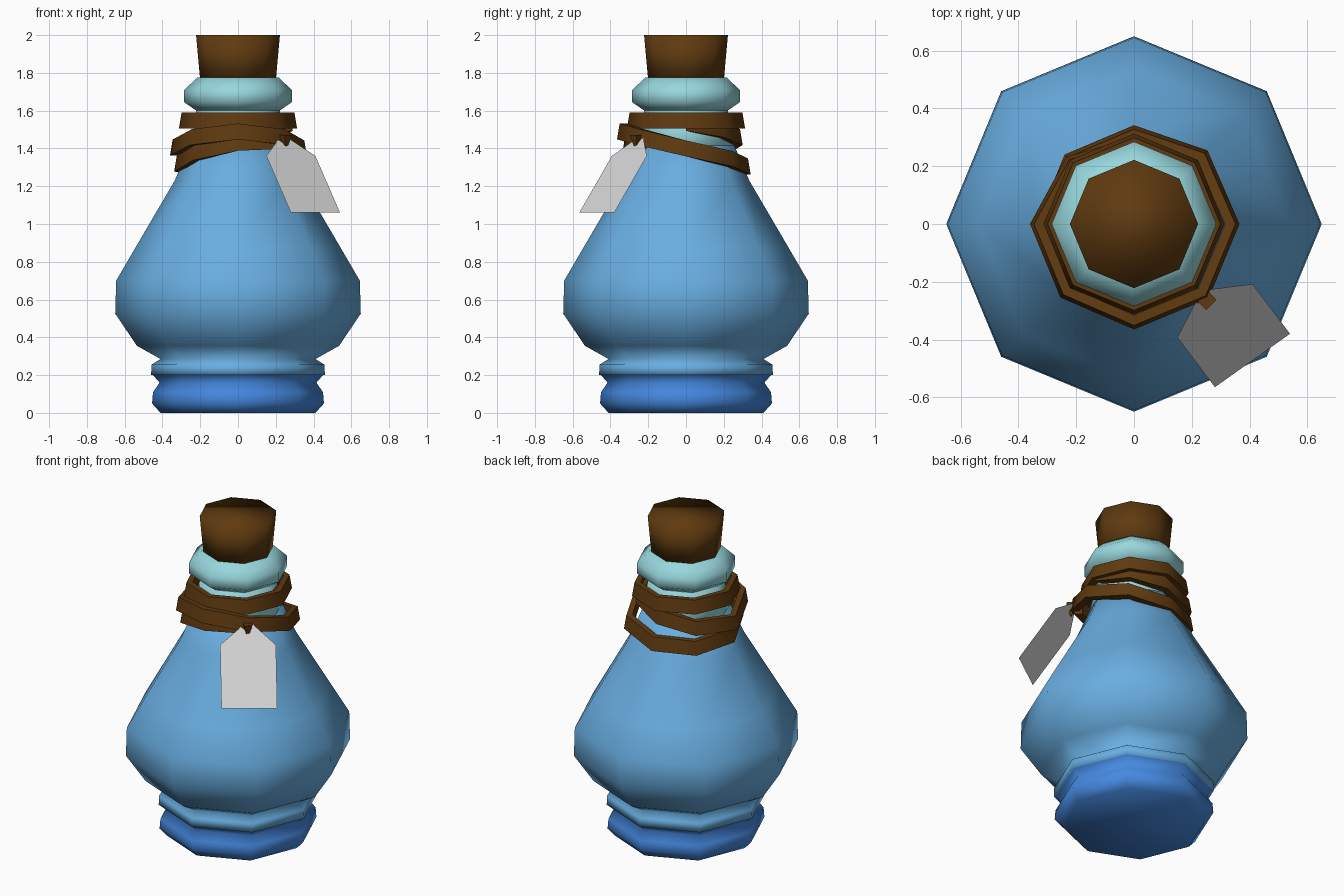
import bpy, bmesh
from math import sin, cos, radians
from mathutils import Vector

cube = bpy.data.objects.get("Cube")
if cube:
    bpy.data.objects.remove(cube, do_unlink=True)

SIDES = 8


def material(name, rgb):
    m = bpy.data.materials.new(name)
    m.use_nodes = True
    m.diffuse_color = (*rgb, 1)
    bsdf = next(n for n in m.node_tree.nodes if n.type == 'BSDF_PRINCIPLED')
    bsdf.inputs["Base Color"].default_value = (*rgb, 1)
    return m


blue_glass = material("blue glass", (0.14, 0.42, 0.75))
deep_blue = material("deep blue", (0.06, 0.25, 0.75))
pale_teal = material("pale teal", (0.31, 0.68, 0.72))
brown = material("brown", (0.115, 0.042, 0.005))
paper = material("paper grey", (0.68, 0.68, 0.68))


def finish(bm, name, mat, smooth_angle=None):
    bmesh.ops.recalc_face_normals(bm, faces=bm.faces)
    mesh = bpy.data.meshes.new(name)
    bm.to_mesh(mesh)
    bm.free()
    mesh.materials.append(mat)
    ob = bpy.data.objects.new(name, mesh)
    bpy.context.collection.objects.link(ob)
    if smooth_angle:
        bpy.ops.object.select_all(action='DESELECT')
        ob.select_set(True)
        bpy.context.view_layer.objects.active = ob
        bpy.ops.object.shade_smooth_by_angle(angle=radians(smooth_angle))
    return ob


def polar(r, degrees, z):
    return Vector((r * cos(radians(degrees)), r * sin(radians(degrees)), z))


def bridge(bm, a, b):
    n = len(a)
    for i in range(n):
        bm.faces.new((a[i], a[(i + 1) % n], b[(i + 1) % n], b[i]))


def lathe(name, profile, mat):
    """Turn (radius, height) points into a closed eight-sided solid."""
    bm = bmesh.new()
    rings = [[bm.verts.new(polar(r, i * 360 / SIDES, z)) for i in range(SIDES)]
             for r, z in profile]
    for a, b in zip(rings, rings[1:]):
        bridge(bm, a, b)
    bm.faces.new(rings[0])
    bm.faces.new(rings[-1])
    return finish(bm, name, mat, 120)


def cord(name, path, closed=False):
    """Sweep a flat strap section along (angle, radius, height) points."""
    bm = bmesh.new()
    section = [(-0.03, -0.042), (0.02, -0.042), (0.006, 0.042), (-0.03, 0.042)]
    loops = [[bm.verts.new(polar(r + dr, a, z + dz)) for dr, dz in section]
             for a, r, z in path]
    for a, b in zip(loops, loops[1:]):
        bridge(bm, a, b)
    if closed:
        bridge(bm, loops[-1], loops[0])
    else:
        bm.faces.new(loops[0])
        bm.faces.new(loops[-1])
    return finish(bm, name, brown, 50)


# Bottle, from the foot upwards
lathe("foot", [(0.41, 0), (0.455, 0.05), (0.45, 0.11), (0.415, 0.16), (0.45, 0.2)], deep_blue)
lathe("body", [(0.46, 0.2), (0.458, 0.255), (0.41, 0.285), (0.535, 0.355), (0.65, 0.525),
               (0.645, 0.70), (0.54, 0.88), (0.335, 1.23), (0.25, 1.43)], blue_glass)
lathe("neck", [(0.265, 1.38), (0.235, 1.5), (0.22, 1.61)], pale_teal)
lathe("lip", [(0.22, 1.6), (0.285, 1.645), (0.285, 1.71), (0.215, 1.775)], pale_teal)
lathe("cork", [(0.2, 1.76), (0.222, 2.0)], brown)

# Cord: one level loop, then a loose spiral down to the tag
cord("upper_cord", [(i * 45, 0.293, 1.547) for i in range(SIDES)], closed=True)
radii = [0.27, 0.27, 0.28, 0.31, 0.34, 0.34, 0.345, 0.345,
         0.345, 0.34, 0.322, 0.32, 0.318, 0.315, 0.315, 0.325]
heights = [1.535, 1.5, 1.46, 1.42, 1.405, 1.46, 1.49, 1.46,
           1.40, 1.345, 1.305, 1.30, 1.32, 1.38, 1.43, 1.44]
cord("spiral_cord", [(i * 45, r, z) for i, (r, z) in enumerate(zip(radii, heights))])

# Paper tag, a notched sheet laid out on its own sloping plane
bm = bmesh.new()
origin = Vector((0.41, -0.4725, 1.06))
across = Vector((0.13, 0.0925, 0))
up = Vector((-0.13, 0.1725, 0.30))
outline = [(-1, 0), (1, 0), (1, 1), (0.2, 1.32), (0.0, 1.2), (-0.25, 1.28), (-1, 1)]
bm.faces.new([bm.verts.new(origin + across * u + up * v) for u, v in outline])
finish(bm, "tag", paper)

# Knot poking through the tag notch
bm = bmesh.new()
bmesh.ops.create_cone(bm, cap_ends=True, segments=4, radius1=0.005, radius2=0.035, depth=0.08)
bmesh.ops.translate(bm, verts=bm.verts, vec=(0.25, -0.262, 1.43))
finish(bm, "cord_knot", brown)
